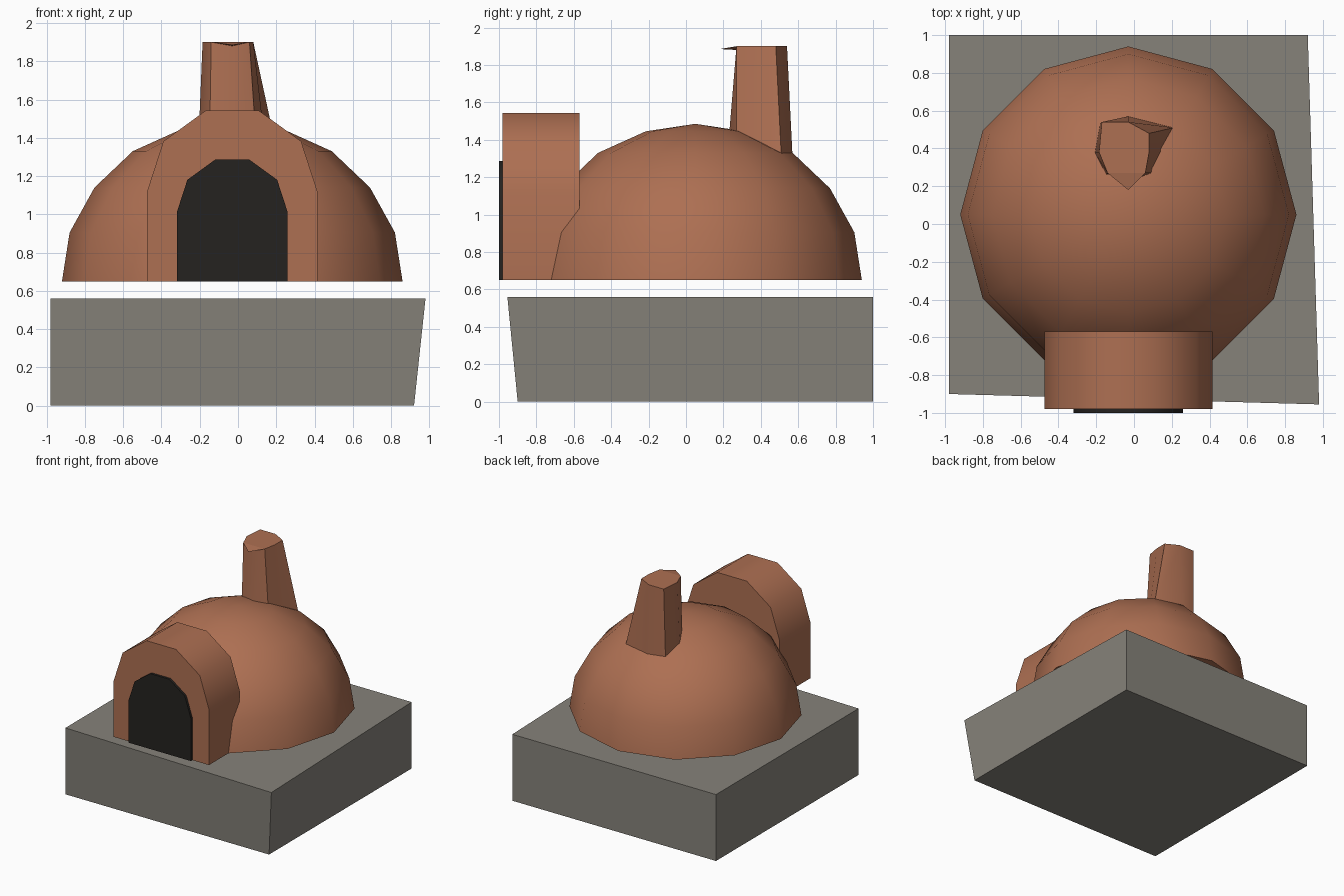
import bpy, bmesh
from math import sin, cos, pi, radians

if "Cube" in bpy.data.objects:
    bpy.data.objects.remove(bpy.data.objects["Cube"])

CX, FLOOR = -0.03, 0.65


def material(name, rgb):
    m = bpy.data.materials.new(name)
    m.diffuse_color = (*rgb, 1)
    m.use_nodes = True
    m.node_tree.nodes["Principled BSDF"].inputs["Base Color"].default_value = m.diffuse_color
    return m


clay = material("clay", (0.42, 0.16, 0.085))
stone = material("stone", (0.24, 0.225, 0.195))
soot = material("soot", (0.018, 0.016, 0.014))


def finish(name, bm, mat, angle=None):
    bmesh.ops.recalc_face_normals(bm, faces=bm.faces[:])
    me = bpy.data.meshes.new(name)
    bm.to_mesh(me)
    bm.free()
    ob = bpy.data.objects.new(name, me)
    bpy.context.collection.objects.link(ob)
    me.materials.append(mat)
    if angle:
        bpy.ops.object.select_all(action='DESELECT')
        ob.select_set(True)
        bpy.context.view_layer.objects.active = ob
        bpy.ops.object.shade_smooth_by_angle(angle=radians(angle))
    return ob


def loft(rings):
    """Skin a list of equal-length point rings and cap both ends."""
    bm = bmesh.new()
    rows = [[bm.verts.new(p) for p in r] for r in rings]
    n = len(rows[0])
    for a, b in zip(rows, rows[1:]):
        for i in range(n):
            j = (i + 1) % n
            bm.faces.new((a[i], a[j], b[j], b[i]))
    bm.faces.new(rows[0])
    bm.faces.new(rows[-1])
    return bm


def arch(r, spring, y):
    """Arched outline: straight legs with a five-segment round top."""
    pts = [(CX + r * cos(i * pi / 5), y, spring + r * sin(i * pi / 5)) for i in range(6)]
    return [(CX + r, y, FLOOR)] + pts + [(CX - r, y, FLOOR)]


# Stone plinth, one top corner flaring outward
low = [(-0.98, -0.9, 0), (0.92, -0.9, 0), (0.92, 1, 0), (-0.98, 1, 0)]
top = [(x, y, 0.56) for x, y, z in low]
top[1] = (0.98, -0.955, 0.56)
finish("base_block", loft([low, top]), stone)

# Twelve-sided dome
profile = [(0.89, 0.65), (0.85, 0.905), (0.72, 1.14), (0.52, 1.33), (0.265, 1.445)]
bm = loft([[(CX + r * cos(i * pi / 6), 0.05 + r * sin(i * pi / 6), z) for i in range(12)]
           for r, z in profile])
bm.faces.ensure_lookup_table()
bmesh.ops.poke(bm, faces=[bm.faces[-1]])
for v in bm.verts:
    if abs(v.co.x - CX) < 0.01 and abs(v.co.y - 0.05) < 0.01:
        v.co.z = 1.485
finish("oven_dome", bm, clay, 40)

# Arched entrance and dark mouth
finish("entrance_arch", loft([arch(0.445, 1.12, -0.98), arch(0.445, 1.12, -0.57)]), clay, 40)
finish("oven_mouth", loft([arch(0.29, 1.01, -1.0), arch(0.29, 1.01, -0.93)]), soot, 40)

# Rough tapering chimney with a small lip at the front of its rim
foot = [(.15, .38), (.21, .51), (-.03, .57), (-.18, .53),
        (-.21, .38), (-.15, .26), (-.03, .22), (.10, .27)]
rim = [(.08, .38), (.08, .48), (-.03, .54), (-.17, .54),
       (-.185, .38), (-.14, .27), (-.03, .27), (.06, .27)]
bm = loft([[(x, y, 1.3) for x, y in foot], [(x, y, 1.9) for x, y in rim]])
lip = [bm.verts.new(p) for p in ((-.14, .27, 1.9), (.06, .27, 1.9), (-.03, .18, 1.885), (-.03, .27, 1.88))]
for f in ((0, 1, 2), (0, 2, 3), (1, 3, 2)):
    bm.faces.new([lip[i] for i in f])
finish("chimney", bm, clay, 50)
